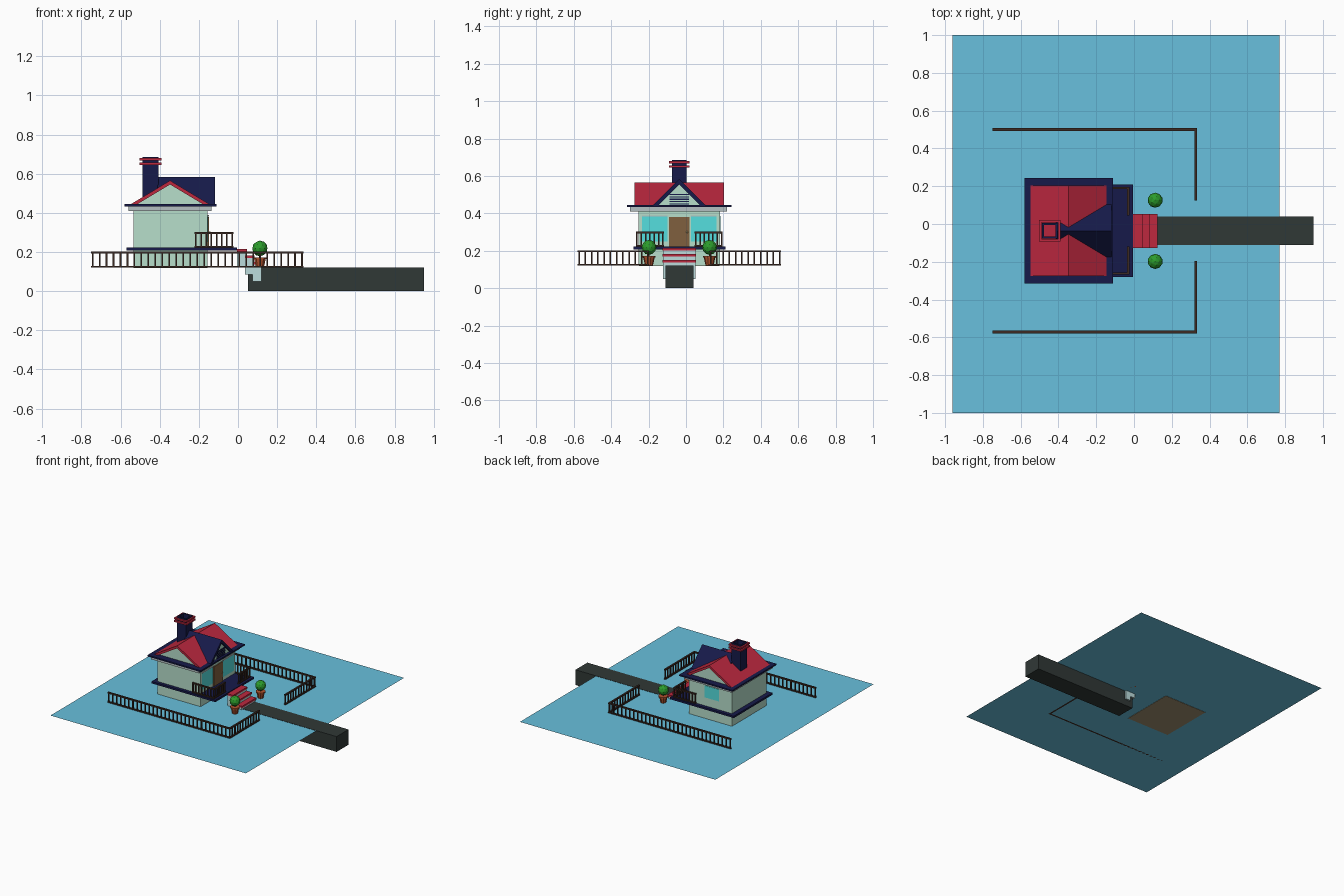
import bpy, bmesh, math
from mathutils import Vector

if "Cube" in bpy.data.objects:
    bpy.data.objects.remove(bpy.data.objects["Cube"])

CY = -0.036   # symmetry line of the house
G = 0.12      # ground level


def mat(name, hexcol):
    m = bpy.data.materials.new(name)
    c = [int(hexcol[i:i + 2], 16) / 255 for i in (0, 2, 4)]
    m.diffuse_color = [((v + 0.055) / 1.055) ** 2.4 for v in c] + [1]
    m.use_nodes = True
    m.node_tree.nodes["Principled BSDF"].inputs["Base Color"].default_value = m.diffuse_color
    return m


NAVY, RED, MINT = mat("navy", "161a4a"), mat("red", "bd283f"), mat("mint", "b7dfcb")
WATER, STONE, WOOD = mat("blue_ground", "68c0dd"), mat("dark_stone", "303836"), mat("dark_wood", "3c2a22")
DOOR, GLASS, CLAY = mat("door_wood", "80603f"), mat("glass", "55dfdf"), mat("clay", "b5552f")
LEAF, TRIM, TAN = mat("leaf", "2c9c2c"), mat("trim", "b5c0c2"), mat("tan", "a09070")
BRASS, PALE = mat("brass", "d8c080"), mat("pale_blue", "bcdcdc")


def finish(name, bm, m):
    bmesh.ops.recalc_face_normals(bm, faces=bm.faces)
    me = bpy.data.meshes.new(name)
    bm.to_mesh(me)
    bm.free()
    me.materials.append(m)
    ob = bpy.data.objects.new(name, me)
    bpy.context.collection.objects.link(ob)
    return ob


def add_box(bm, x0, x1, y0, y1, z0, z1):
    vs = bmesh.ops.create_cube(bm, size=1)["verts"]
    for v in vs:
        v.co = Vector(((x0 + x1) / 2 + v.co.x * (x1 - x0), (y0 + y1) / 2 + v.co.y * (y1 - y0),
                       (z0 + z1) / 2 + v.co.z * (z1 - z0)))


def box(name, m, *dims):
    bm = bmesh.new()
    add_box(bm, *dims)
    return finish(name, bm, m)


def prism(name, m, profile, axis, a, b):
    """Extrude a (side, z) profile along x or y from a to b."""
    bm = bmesh.new()
    place = (lambda s, z, t: (t, s, z)) if axis == "x" else (lambda s, z, t: (s, t, z))
    f = bm.faces.new([bm.verts.new(place(s, z, a)) for s, z in profile])
    new = bmesh.ops.extrude_face_region(bm, geom=[f])["geom"]
    d = Vector(place(0, 0, b - a))
    bmesh.ops.translate(bm, vec=d, verts=[v for v in new if isinstance(v, bmesh.types.BMVert)])
    return finish(name, bm, m)


def chevron(c, half, z0, z1, t):
    """Pitched roof cross-section, t is the vertical thickness."""
    k = half * t / (z1 - z0)
    return [(c - half, z0), (c, z1), (c + half, z0), (c + half - k, z0), (c, z1 - t), (c - half + k, z0)]


def tube(name, m, x0, x1, y0, y1, z0, z1, t):
    """Open square tube with wall thickness t going inward."""
    ob = box(name, m, x0, x1, y0, y1, z0, z1)
    bm = bmesh.new()
    bm.from_mesh(ob.data)
    bmesh.ops.delete(bm, geom=[f for f in bm.faces if abs(f.normal.z) > 0.9], context="FACES_ONLY")
    bm.to_mesh(ob.data)
    bm.free()
    s = ob.modifiers.new("walls", "SOLIDIFY")
    s.thickness, s.offset = t, -1
    return ob


def fence(name, p, q, z0, z1, step, w):
    """Two rails and evenly spaced balusters from p to q (axis aligned)."""
    bm = bmesh.new()
    (ax, ay), (bx, by) = p, q
    r = w / 2
    x0, x1, y0, y1 = min(ax, bx) - r, max(ax, bx) + r, min(ay, by) - r, max(ay, by) + r
    add_box(bm, x0, x1, y0, y1, z1 - 0.010, z1)
    add_box(bm, x0, x1, y0, y1, z0, z0 + 0.008)
    n = round(math.hypot(bx - ax, by - ay) / step)
    for i in range(n + 1):
        x, y = ax + (bx - ax) * i / n, ay + (by - ay) * i / n
        add_box(bm, x - .004, x + .004, y - .004, y + .004, z0 + .004, z1 - .005)
    return finish(name, bm, WOOD)


# Ground sheet and stone path
bm = bmesh.new()
bm.faces.new([bm.verts.new(v) for v in ((-.96, -1, G), (.77, -1, G), (.77, 1, G), (-.96, 1, G))])
finish("ground", bm, WATER)
box("path", STONE, .05, .95, -.11, .04, 0, G + .002)

# House body
box("foundation", TAN, -.533, -.155, -.252, .18, G - .002, G + .002)
box("walls", MINT, -.533, -.155, -.254, .182, G + .002, .42)
box("floor_slab", NAVY, -.57, -.005, -.28, .21, .207, .222)
box("cornice", TRIM, -.56, -.135, -.30, .22, .41, .434)
box("eaves", NAVY, -.58, -.11, -.315, .243, .433, .444)

# Main roof, ridge along y
RX = -.347
prism("main_roof", RED, chevron(RX, .203, .443, .565, .02), "y", -.275, .203)
prism("main_gable", MINT, [(RX - .175, .443), (RX, .549), (RX + .175, .443)], "y", -.262, .19)

# Front cross gable, ridge along x
prism("front_roof", NAVY, chevron(CY, .14, .443, .583, .028), "x", -.412, -.118)
prism("front_gable", MINT, [(CY - .115, .443), (CY, .558), (CY + .115, .443)], "x", -.40, -.13)
for i in range(5):
    z, h = .447 + i * .0125, .052
    box("gable_louvre", NAVY, -.132, -.124, CY - h, CY + h, z, z + .006)

# Chimney with two bands
tube("chimney", NAVY, -.487, -.405, CY - .04, CY + .04, .44, .686, .015)
for z in (.645, .667):
    tube("chimney_band", RED, -.502, -.39, CY - .056, CY + .056, z, z + .012, .017)

# Door and windows
box("door", DOOR, -.16, -.148, CY - .056, CY + .056, .222, .38)
bm = bmesh.new()
bmesh.ops.create_icosphere(bm, subdivisions=1, radius=.006)
bmesh.ops.translate(bm, vec=(-.145, CY + .042, .30), verts=bm.verts)
finish("door_knob", bm, BRASS)
for s in (-1, 1):
    a, b = sorted((CY + s * .062, CY + s * .2))
    box("front_window", GLASS, -.16, -.152, a, b, .25, .382)
    box("window_lintel", TRIM, -.16, -.148, a, b, .382, .388)
box("side_window", GLASS, -.42, -.295, .17, .185, .29, .385)

# Porch steps: red treads on blocks that run below ground
y0, y1 = CY - .088, CY + .088
for i, low in enumerate((.12, .085, .05)):
    x, z = .0 + i * .04, .202 - i * .033
    box("step_block", PALE, x - .005, x + .04, y0, y1, low, z)
    box("step_tread", RED, x - .005, x + .045, y0 - .002, y1 + .002, z, z + .014)

# Porch railings, garden fences and potted shrubs, mirrored about the centre line
for s in (-1, 1):
    fy = CY + s * .226
    fence("porch_side_rail", (-.215, fy), (-.03, fy), .222, .302, .026, .012)
    fence("porch_front_rail", (-.03, CY + s * .088), (-.03, fy), .222, .302, .024, .012)
    fy = CY + s * .536
    fence("garden_side_fence", (-.743, fy), (.327, fy), G, .202, .036, .014)
    fence("garden_front_fence", (.327, CY + s * .168), (.327, fy), G, .202, .034, .014)

    py = CY + s * .162
    bm = bmesh.new()
    for zc, h, r1, r2 in ((.142, .044, .021, .031), (.168, .010, .036, .036)):
        vs = bmesh.ops.create_cone(bm, cap_ends=True, segments=10, radius1=r1, radius2=r2, depth=h)["verts"]
        bmesh.ops.translate(bm, vec=(.112, py, zc), verts=vs)
    finish("pot", bm, CLAY)
    box("shrub_trunk", WOOD, .108, .116, py - .004, py + .004, .16, .20)
    bm = bmesh.new()
    bmesh.ops.create_icosphere(bm, subdivisions=2, radius=.04)
    bmesh.ops.translate(bm, vec=(.112, py, .218), verts=bm.verts)
    finish("shrub", bm, LEAF)
